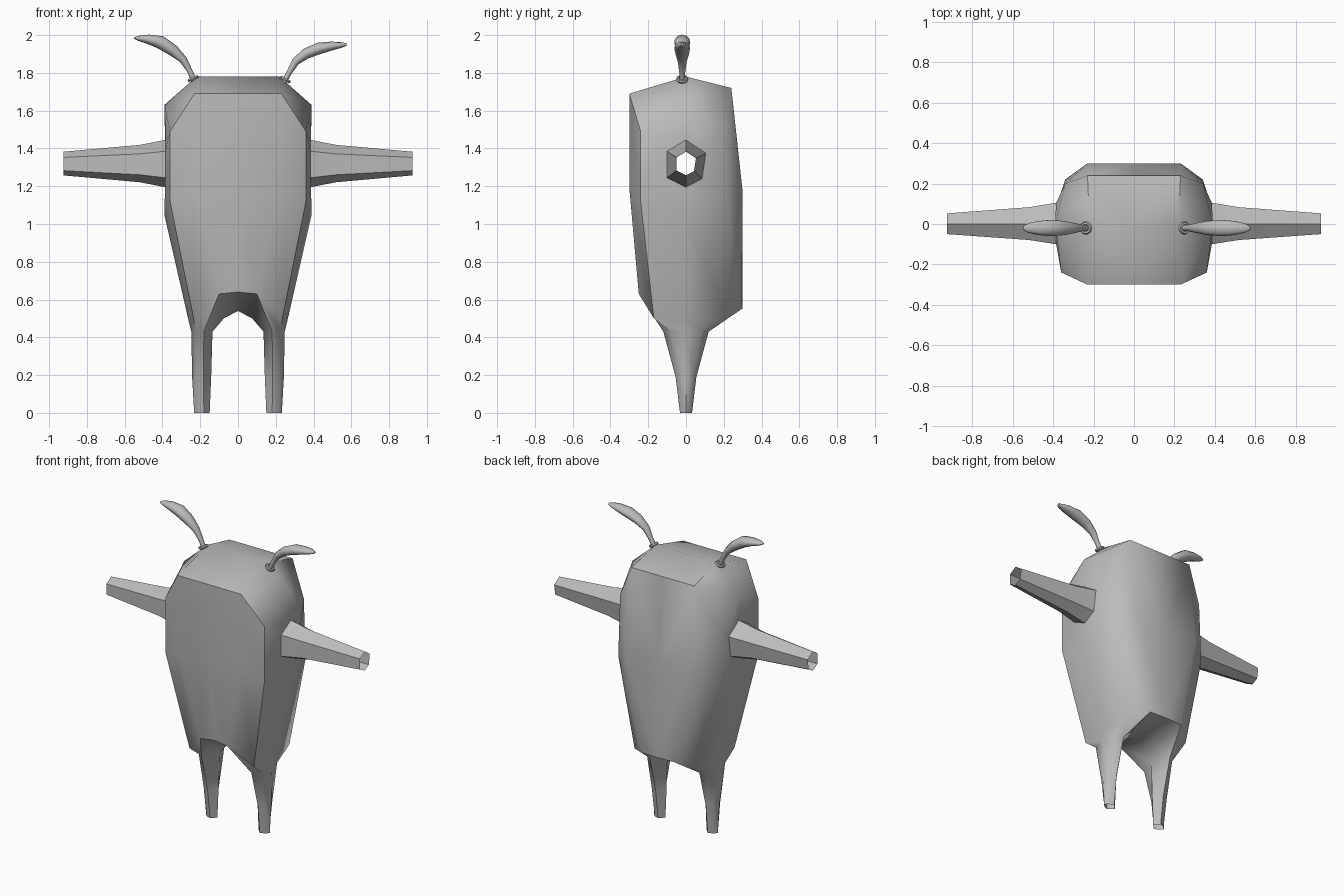
import bpy, bmesh, math
from mathutils import Vector

if "Cube" in bpy.data.objects:
    bpy.data.objects.remove(bpy.data.objects["Cube"])

grey = bpy.data.materials.new("plain grey")
grey.diffuse_color = (0.5, 0.5, 0.5, 1)
grey.use_nodes = True
grey.node_tree.nodes["Principled BSDF"].inputs["Base Color"].default_value = grey.diffuse_color


def finish(bm, name, angle):
    bmesh.ops.recalc_face_normals(bm, faces=bm.faces[:])
    me = bpy.data.meshes.new(name)
    bm.to_mesh(me)
    bm.free()
    me.materials.append(grey)
    ob = bpy.data.objects.new(name, me)
    bpy.context.collection.objects.link(ob)
    bpy.ops.object.select_all(action='DESELECT')
    bpy.context.view_layer.objects.active = ob
    ob.select_set(True)
    bpy.ops.object.shade_smooth_by_angle(angle=math.radians(angle))
    return ob


def bridge(bm, a, b, closed=True):
    n = len(a)
    for i in range(n if closed else n - 1):
        j = (i + 1) % n
        bm.faces.new((a[i], a[j], b[j], b[i]))


# body: right half, mirrored; each ring runs from front centre to back centre
bm = bmesh.new()
def ring(pts):
    return [bm.verts.new(p) for p in pts]

shoulder = ring([(0, -.30, 1.69), (.23, -.30, 1.69), (.36, -.24, 1.49), (.39, 0, 1.63),
                 (.34, .20, 1.50), (.23, .24, 1.72), (0, .24, 1.72)])
belly = ring([(0, -.30, 1.19), (.23, -.30, 1.19), (.36, -.24, 1.12), (.39, 0, 1.05),
              (.34, .22, 1.10), (.23, .30, 1.17), (0, .30, 1.17)])
hip = ring([(0, -.24, .64), (.10, -.25, .63), (.235, -.17, .50), (.262, 0, .49),
            (.235, .20, .51), (.12, .295, .55), (0, .30, .55)])
ridge = ring([(0, 0, 1.78), (.22, 0, 1.78)])

# crown of the head
s = shoulder
for f in ((s[0], s[1], ridge[1], ridge[0]), (s[1], s[2], s[3], ridge[1]),
          (s[3], s[4], s[5], ridge[1]), (s[5], s[6], ridge[0], ridge[1])):
    bm.faces.new(f)

# torso walls, leaving a six-sided opening for the arm
for i in (0, 1, 4, 5):
    bm.faces.new((s[i], s[i + 1], belly[i + 1], belly[i]))
bridge(bm, belly, hip, closed=False)

# arm sleeve, open at the wrist
prev = [s[2], s[3], s[4], belly[4], belly[3], belly[2]]
hexagon = [(-.10, .065), (0, .125), (.105, .055), (.085, -.08), (0, -.125), (-.10, -.075)]
for x, k in ((.385, 1), (.52, .79), (.925, .5)):
    cur = ring([(x, y * k, 1.32 + z * k) for y, z in hexagon])
    bridge(bm, prev, cur)
    prev = cur

# legs and crotch
def leg_ring(z, x0, x1, w):
    m = (x0 + x1) / 2
    return ring([(m - .01, -w, z), (x1 - .02, -w * .7, z), (x1, 0, z),
                 (x1 - .02, w * .7, z), (m - .01, w, z), (x0, 0, z)])

thigh = leg_ring(.43, .135, .247, .12)
shin = leg_ring(.19, .142, .243, .055)
ankle = leg_ring(0, .15, .232, .032)
bridge(bm, hip[1:6], thigh[:5], closed=False)
bridge(bm, thigh, shin)
bridge(bm, shin, ankle)
mid, arch = ring([(0, 0, .54), (.075, 0, .50)])
for f in ((hip[0], mid, arch, hip[1]), (hip[1], arch, thigh[5], thigh[0]),
          (hip[6], hip[5], arch, mid), (hip[5], thigh[4], thigh[5], arch)):
    bm.faces.new(f)

bmesh.ops.mirror(bm, geom=bm.verts[:] + bm.edges[:] + bm.faces[:], axis='X', merge_dist=.0005)
finish(bm, "body", 50)


# antennae: leaf-shaped lofts with a small collar at the base
def antenna(name, path):
    bm = bmesh.new()
    pts = [Vector((x, -.02, z)) for x, z, _, _ in path]
    prev, n = None, 10
    for i, p in enumerate(pts):
        t = (pts[min(i + 1, len(pts) - 1)] - pts[max(i - 1, 0)]).normalized()
        side = Vector((-t.z, 0, t.x))
        thick, wide = path[i][2:]
        cur = [bm.verts.new(p + side * thick * math.cos(a) + Vector((0, wide * math.sin(a), 0)))
               for a in (2 * math.pi * k / n for k in range(n))]
        if prev:
            bridge(bm, prev, cur)
        else:
            bm.faces.new(cur)
        prev = cur
    bm.faces.new(prev)
    finish(bm, name, 50)
    bpy.ops.mesh.primitive_torus_add(major_segments=14, minor_segments=6, major_radius=.023,
                                     minor_radius=.009, location=pts[1])
    collar = bpy.context.object
    collar.name = name + "_collar"
    collar.rotation_mode = 'QUATERNION'
    collar.rotation_quaternion = (pts[2] - pts[0]).to_track_quat('Z', 'Y')
    collar.data.materials.append(grey)
    bpy.ops.object.shade_smooth_by_angle(angle=math.radians(50))


antenna("left_antenna", [(-.225, 1.745, .016, .016), (-.238, 1.77, .015, .015),
                         (-.255, 1.81, .014, .016), (-.29, 1.87, .021, .024),
                         (-.345, 1.92, .031, .036), (-.41, 1.962, .035, .042),
                         (-.475, 1.978, .025, .036), (-.525, 1.983, .014, .024),
                         (-.55, 1.984, .004, .008)])
antenna("right_antenna", [(.235, 1.74, .016, .016), (.25, 1.765, .015, .015),
                          (.27, 1.80, .014, .016), (.305, 1.86, .021, .024),
                          (.36, 1.902, .028, .036), (.43, 1.93, .031, .042),
                          (.50, 1.943, .023, .036), (.55, 1.948, .014, .024),
                          (.575, 1.95, .007, .008)])
